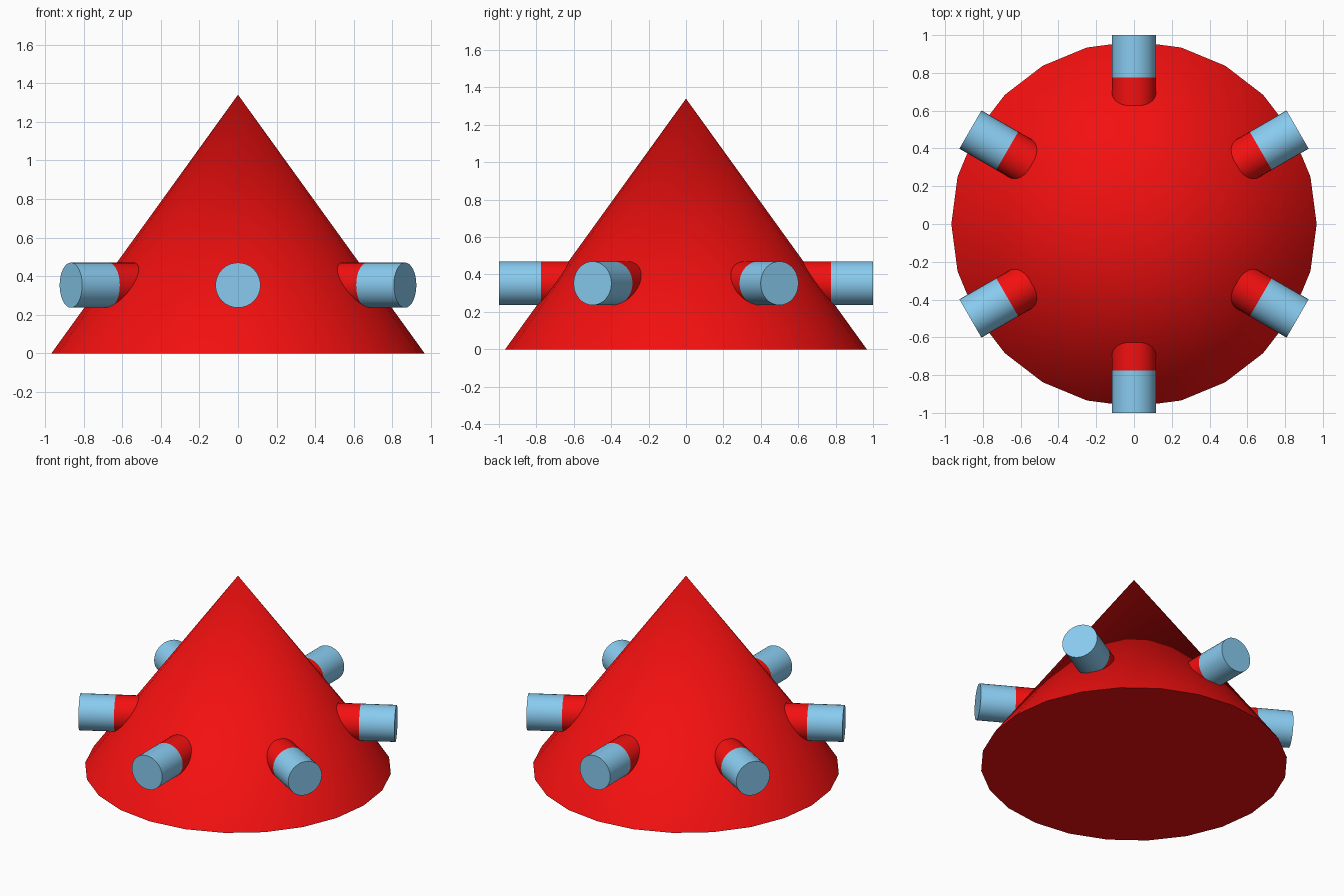
import bpy
from math import radians, pi
from mathutils import Vector

if "Cube" in bpy.data.objects:
    bpy.data.objects.remove(bpy.data.objects["Cube"])


def paint(name, rgb):
    m = bpy.data.materials.new(name)
    m.diffuse_color = (*rgb, 1)
    m.use_nodes = True
    m.node_tree.nodes["Principled BSDF"].inputs["Base Color"].default_value = m.diffuse_color
    return m


RED = paint("red", (0.9, 0.005, 0.005))
BLUE = paint("light_blue", (0.25, 0.6, 0.87))
PEG_RADIUS, PEG_HEIGHT = 0.117, 0.353


def finish(name, material):
    ob = bpy.context.object
    ob.name = name
    ob.data.materials.append(material)
    bpy.ops.object.shade_smooth_by_angle(angle=radians(40))


def radial_cylinder(name, angle, start, end, material):
    direction = Vector((1, 0, 0))
    direction.rotate(bpy_euler(angle))
    bpy.ops.mesh.primitive_cylinder_add(
        vertices=32, radius=PEG_RADIUS, depth=end - start,
        location=direction * (start + end) / 2 + Vector((0, 0, PEG_HEIGHT)),
        rotation=(0, pi / 2, angle))
    finish(name, material)


def bpy_euler(angle):
    from mathutils import Euler
    return Euler((0, 0, angle))


# Main cone body with a closed base
bpy.ops.mesh.primitive_cone_add(vertices=24, radius1=0.967, radius2=0,
                                depth=1.34, location=(0, 0, 0.67))
finish("cone_body", RED)

# Six radial pegs: red stem growing from the cone, blue tip outside
for i in range(6):
    a = radians(30 + 60 * i)
    radial_cylinder(f"peg_stem_{i + 1}", a, 0.5, 0.775, RED)
    radial_cylinder(f"peg_tip_{i + 1}", a, 0.775, 1.0, BLUE)
